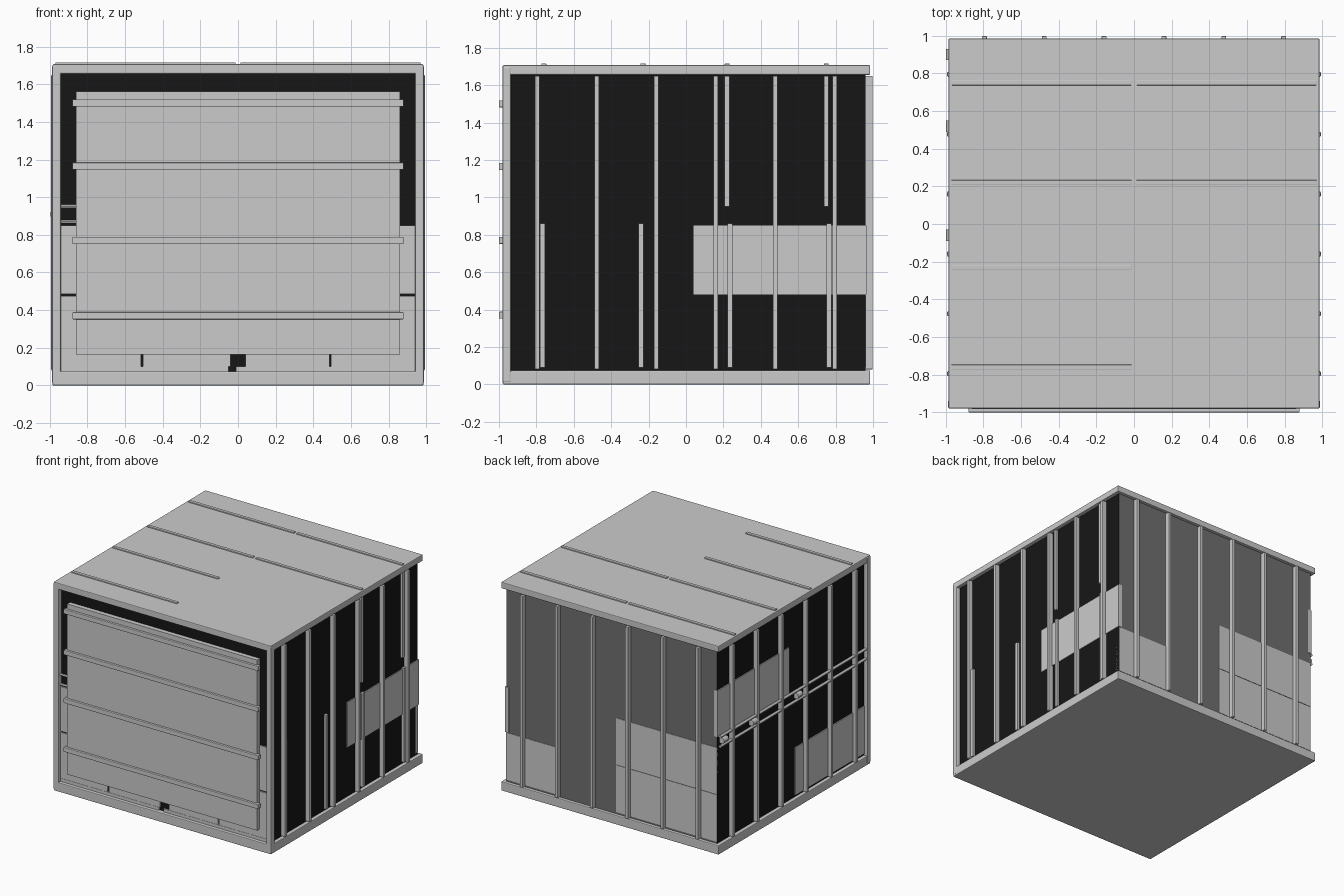
import bpy, bmesh
from mathutils import Vector

if "Cube" in bpy.data.objects:
    bpy.data.objects.remove(bpy.data.objects["Cube"])


def grey(name, v):
    m = bpy.data.materials.new(name)
    m.diffuse_color = (v, v, v, 1)
    m.use_nodes = True
    m.node_tree.nodes["Principled BSDF"].inputs["Base Color"].default_value = m.diffuse_color
    return m


black = grey("shadow_black", 0.008)
dark = grey("dark_grey", 0.16)


def box(name, x0, x1, y0, y1, z0, z1, bevel=0.0, mat=None):
    bm = bmesh.new()
    bmesh.ops.create_cube(bm, size=1)
    for v in bm.verts:
        v.co = Vector(((x0 + x1) / 2 + v.co.x * (x1 - x0),
                       (y0 + y1) / 2 + v.co.y * (y1 - y0),
                       (z0 + z1) / 2 + v.co.z * (z1 - z0)))
    me = bpy.data.meshes.new(name)
    bm.to_mesh(me)
    bm.free()
    ob = bpy.data.objects.new(name, me)
    bpy.context.collection.objects.link(ob)
    if mat:
        me.materials.append(mat)
    if bevel:
        b = ob.modifiers.new("edge", "BEVEL")
        b.width = bevel
        b.segments = 2
    return ob


def on_wall(name, side, a0, a1, z0, z1, outer, inner=0.94, bevel=0.0, mat=None):
    """Place a slab on a wall: a runs along the wall, outer/inner are distances from centre."""
    if side in "LR":
        x = (inner, outer) if side == "R" else (-outer, -inner)
        return box(name, *x, a0, a1, z0, z1, bevel, mat)
    y = (inner, outer) if side == "B" else (-outer, -inner)
    return box(name, a0, a1, *y, z0, z1, bevel, mat)


def rod(name, p, q, r):
    p, q = Vector(p), Vector(q)
    bpy.ops.mesh.primitive_cylinder_add(vertices=12, radius=r, depth=(q - p).length,
                                        location=(p + q) / 2)
    ob = bpy.context.object
    ob.rotation_mode = "QUATERNION"
    ob.rotation_quaternion = (q - p).to_track_quat("Z", "Y")
    ob.name = name
    bpy.ops.object.shade_smooth_by_angle()
    return ob


# Base slab, roof slab and front frame
box("base", -0.985, 0.985, -0.98, 0.985, 0, 0.075, 0.006)
box("roof", -0.985, 0.985, -0.98, 0.985, 1.655, 1.707, 0.006)
for s in (-1, 1):
    box("front_post", *sorted((s * 0.94, s * 0.988)), -0.98, -0.935, 0.01, 1.70, 0.008)

# Wall shell: darker sides, near-black recessed front, plain back
shell = box("wall_shell", -0.955, 0.955, -0.94, 0.96, 0.06, 1.67)
shell.data.materials.append(None)
shell.data.materials.append(dark)
shell.data.materials.append(black)
shell.data.materials.pop(index=0)
for f in shell.data.polygons:
    f.material_index = 1 if abs(f.normal.x) > 0.5 else (2 if f.normal.y < -0.5 else 0)

# Evenly spaced vertical ribs on both sides and the back
for i in range(6):
    c = -0.795 + i * 0.318
    for side, outer in (("L", 0.992), ("R", 0.992), ("B", 0.998)):
        on_wall("wall_rib", side, c - 0.013, c + 0.013, 0.08, 1.65, outer, 0.94, 0.004)

# Short secondary ribs, lower row and upper row
for c in (-0.768, -0.24, 0.235, 0.765):
    on_wall("lower_rib", "R", c - 0.013, c + 0.013, 0.09, 0.86, 0.975)
for c in (0.22, 0.75):
    on_wall("upper_rib", "R", c - 0.013, c + 0.013, 0.95, 1.65, 0.975)

# Thin cladding panels
for side, a0, a1, z0, z1 in (
        ("R", 0.04, 0.965, 0.48, 0.85),
        ("L", -0.93, -0.04, 0.09, 0.48),
        ("L", 0.04, 0.965, 0.95, 1.33),
        ("B", -0.955, -0.04, 0.48, 0.86),
        ("B", -0.955, -0.04, 0.09, 0.475),
        ("B", 0.49, 0.955, 0.09, 0.475),
        ("F", -0.945, -0.04, 0.485, 0.85),
        ("F", 0.04, 0.945, 0.485, 0.85),
        ("F", -0.945, -0.515, 0.08, 0.475),
        ("F", -0.505, -0.04, 0.10, 0.475),
        ("F", 0.04, 0.485, 0.10, 0.475),
        ("F", 0.495, 0.945, 0.08, 0.475)):
    out = 0.95 if side == "F" else 0.963
    on_wall("wall_panel", side, a0, a1, z0, z1, out, 0.93)

# Front sill strips below the lower panels
for x0, x1 in ((-0.945, -0.05), (-0.01, 0.945)):
    on_wall("front_sill", "F", x0, x1, 0.075, 0.10, 0.952, 0.93)

# Front door panel with horizontal battens
box("front_door", -0.86, 0.86, -0.982, -0.945, 0.165, 1.56)
for z in (0.37, 0.77, 1.165, 1.50):
    box("door_batten", -0.88, 0.88, -1.0, -0.965, z - 0.019, z + 0.019, 0.004)

# Roof battens: full width at the rear, left half only at the front
for y in (-0.76, -0.23, 0.22, 0.75):
    box("roof_batten", -0.97, -0.012, y - 0.013, y + 0.013, 1.70, 1.716, 0.003)
    if y > 0:
        box("roof_batten", 0.012, 0.97, y - 0.013, y + 0.013, 1.70, 1.716, 0.003)

# Twin pipes with joints on the left wall, stubs on the front
for z in (0.87, 0.95):
    rod("side_pipe", (-0.973, -0.93, z), (-0.973, 0.95, z), 0.012)
    rod("front_pipe", (-0.945, -0.952, z), (-0.05, -0.952, z), 0.01)
for y in (0.9, 0.52, -0.06):
    rod("pipe_joint", (-0.973, y - 0.03, 0.91), (-0.973, y + 0.03, 0.91), 0.025)
